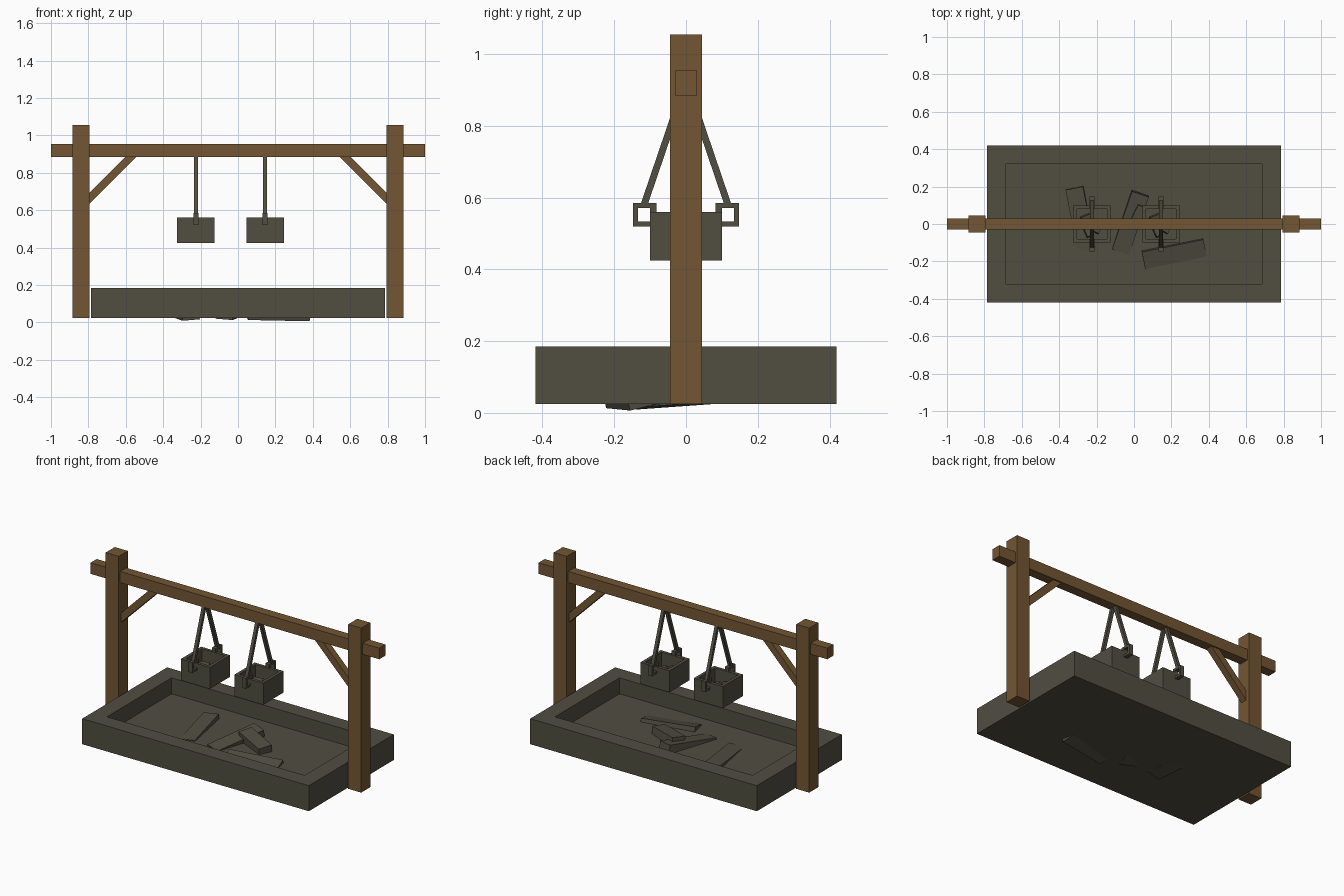
import bpy, bmesh, math
from mathutils import Vector, Euler, Matrix

if "Cube" in bpy.data.objects:
    bpy.data.objects.remove(bpy.data.objects["Cube"])


def material(name, rgb):
    m = bpy.data.materials.new(name)
    m.diffuse_color = (*rgb, 1)
    m.use_nodes = True
    m.node_tree.nodes["Principled BSDF"].inputs["Base Color"].default_value = m.diffuse_color
    return m


WOOD = material("brown wood", (0.17, 0.093, 0.033))
IRON = material("dark grey iron", (0.082, 0.076, 0.053))


def finish(name, bm, mat):
    bmesh.ops.recalc_face_normals(bm, faces=bm.faces)
    me = bpy.data.meshes.new(name)
    bm.to_mesh(me)
    bm.free()
    me.materials.append(mat)
    ob = bpy.data.objects.new(name, me)
    bpy.context.collection.objects.link(ob)
    return ob


def box(name, centre, size, mat, rot=(0, 0, 0)):
    bm = bmesh.new()
    m = Matrix.LocRotScale(Vector(centre), Euler(rot), Vector(size))
    bmesh.ops.create_cube(bm, size=1, matrix=m)
    return finish(name, bm, mat)


def tray(name, centre, size, wall, depth, mat):
    """Open box: the top face is inset by the wall and pushed down."""
    bm = bmesh.new()
    m = Matrix.LocRotScale(Vector(centre), None, Vector(size))
    bmesh.ops.create_cube(bm, size=1, matrix=m)
    top = max(bm.faces, key=lambda f: f.calc_center_median().z)
    bmesh.ops.inset_region(bm, faces=[top], thickness=wall)
    hole = bmesh.ops.extrude_discrete_faces(bm, faces=[top])["faces"][0]
    bmesh.ops.translate(bm, verts=hole.verts, vec=(0, 0, -depth))
    return finish(name, bm, mat)


def prism(name, profile, axis, centre, width, mat):
    """Extrude a 2D (u, z) profile along 'x' or 'y', centred on 'centre'."""
    bm = bmesh.new()
    make = (lambda u, z, t: (t, u, z)) if axis == "x" else (lambda u, z, t: (u, t, z))
    f = bm.faces.new([bm.verts.new(make(u, z, centre - width / 2)) for u, z in profile])
    ext = bmesh.ops.extrude_face_region(bm, geom=[f])["geom"]
    verts = [v for v in ext if isinstance(v, bmesh.types.BMVert)]
    bmesh.ops.translate(bm, verts=verts, vec=make(0, 0, width))
    return finish(name, bm, mat)


# timber frame
box("cross_beam", (0, 0, 0.92), (2.0, 0.06, 0.07), WOOD)
for s, side in ((-1, "left"), (1, "right")):
    box(side + "_post", (s * 0.84, 0, 0.54), (0.09, 0.09, 1.03), WOOD)
    brace = [(0.80, 0.628), (0.80, 0.687), (0.59, 0.897), (0.531, 0.897)]
    prism(side + "_brace", [(s * x, z) for x, z in brace], "y", 0, 0.042, WOOD)

# fire basin
tray("fire_basin", (0, 0, 0.105), (1.57, 0.84, 0.16), 0.142, 0.1, IRON)

# slabs of fuel lying in the basin: centre, size, rotation
slabs = [
    ((-0.285, 0.03, 0.062), (0.335, 0.095, 0.075), (0.08, 0.07, math.radians(-79))),
    ((-0.02, 0.01, 0.075), (0.33, 0.095, 0.075), (0.08, -0.13, math.radians(71))),
    ((0.213, -0.153, 0.06), (0.335, 0.095, 0.08), (0.24, 0.02, math.radians(11.5))),
    ((0.107, 0.02, 0.105), (0.23, 0.085, 0.06), (0.1, 0.08, math.radians(-25))),
]
for i, (c, size, rot) in enumerate(slabs):
    box(f"fuel_slab_{i + 1}", c, size, IRON, rot)

# hanging buckets
for cx, side in ((-0.225, "left"), (0.145, "right")):
    tray(side + "_bucket", (cx, 0, 0.4925), (0.2, 0.2, 0.135), 0.028, 0.085, IRON)
    # small lumps inside
    for i, (dx, dy, a) in enumerate(((-0.03, 0.03, 0.4), (0.03, -0.02, 1.1), (-0.02, -0.04, 2.0))):
        box(f"{side}_lump_{i + 1}", (cx + dx, dy, 0.487), (0.055, 0.035, 0.03), IRON, (0.2, 0.15, a))
    for s, end in ((-1, "front"), (1, "back")):
        # square handle ring from four bars
        for part, y, z, w, h in (("outer", 0.141, 0.5525, 0.014, 0.065),
                                 ("inner", 0.091, 0.5525, 0.018, 0.065),
                                 ("top", 0.117, 0.578, 0.034, 0.014),
                                 ("bottom", 0.117, 0.527, 0.034, 0.014)):
            box(f"{side}_{end}_ring_{part}", (cx, s * y, z), (0.026, w, h), IRON)
        # slanted hanger
        hanger = [(0.107, 0.58), (0.127, 0.58), (0.018, 0.90), (-0.002, 0.90)]
        prism(f"{side}_{end}_hanger", [(s * y, z) for y, z in hanger], "x", cx, 0.02, IRON)
